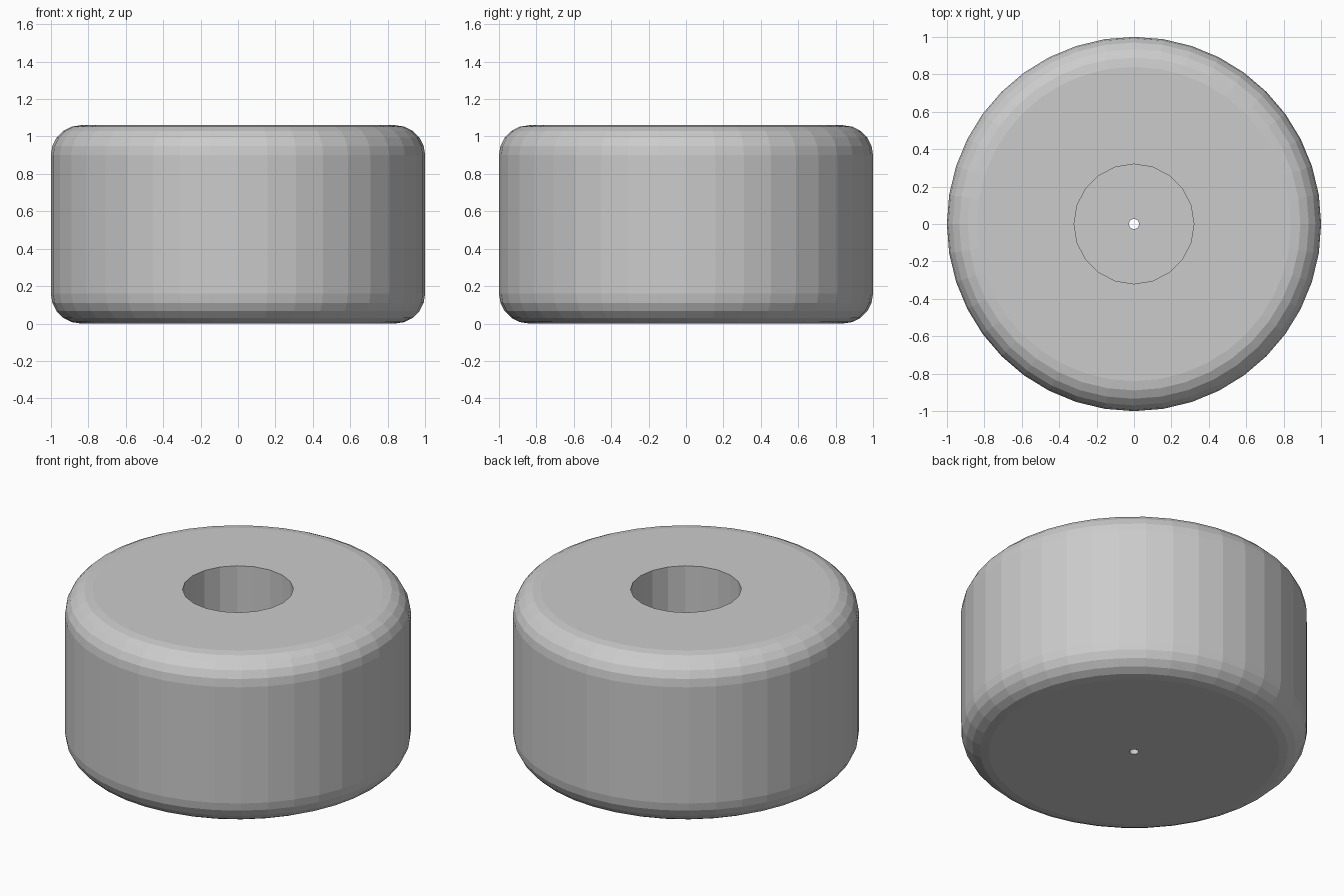
import bpy

if "Cube" in bpy.data.objects:
    bpy.data.objects.remove(bpy.data.objects["Cube"])

HEIGHT = 1.06


def cylinder(name, sides, radius, z0, z1):
    bpy.ops.mesh.primitive_cylinder_add(
        vertices=sides, radius=radius, depth=z1 - z0, location=(0, 0, (z0 + z1) / 2))
    obj = bpy.context.object
    obj.name = name
    return obj


def cut(target, cutter):
    mod = target.modifiers.new(cutter.name, 'BOOLEAN')
    mod.operation = 'DIFFERENCE'
    mod.solver = 'EXACT'
    mod.object = cutter
    cutter.hide_render = True
    cutter.hide_viewport = True
    cutter.display_type = 'WIRE'


# Round body with both rims filleted
body = cylinder("round_foot", 40, 1.0, 0.0, HEIGHT)
bevel = body.modifiers.new("rim_fillet", 'BEVEL')
bevel.width = 0.16
bevel.segments = 5
bevel.limit_method = 'ANGLE'
bevel.angle_limit = 0.8

# Wide blind recess from the top, then a pin hole through its floor
cut(body, cylinder("recess_cutter", 20, 0.32, 0.3, HEIGHT + 0.2))
cut(body, cylinder("pin_hole_cutter", 16, 0.027, -0.2, 0.5))
